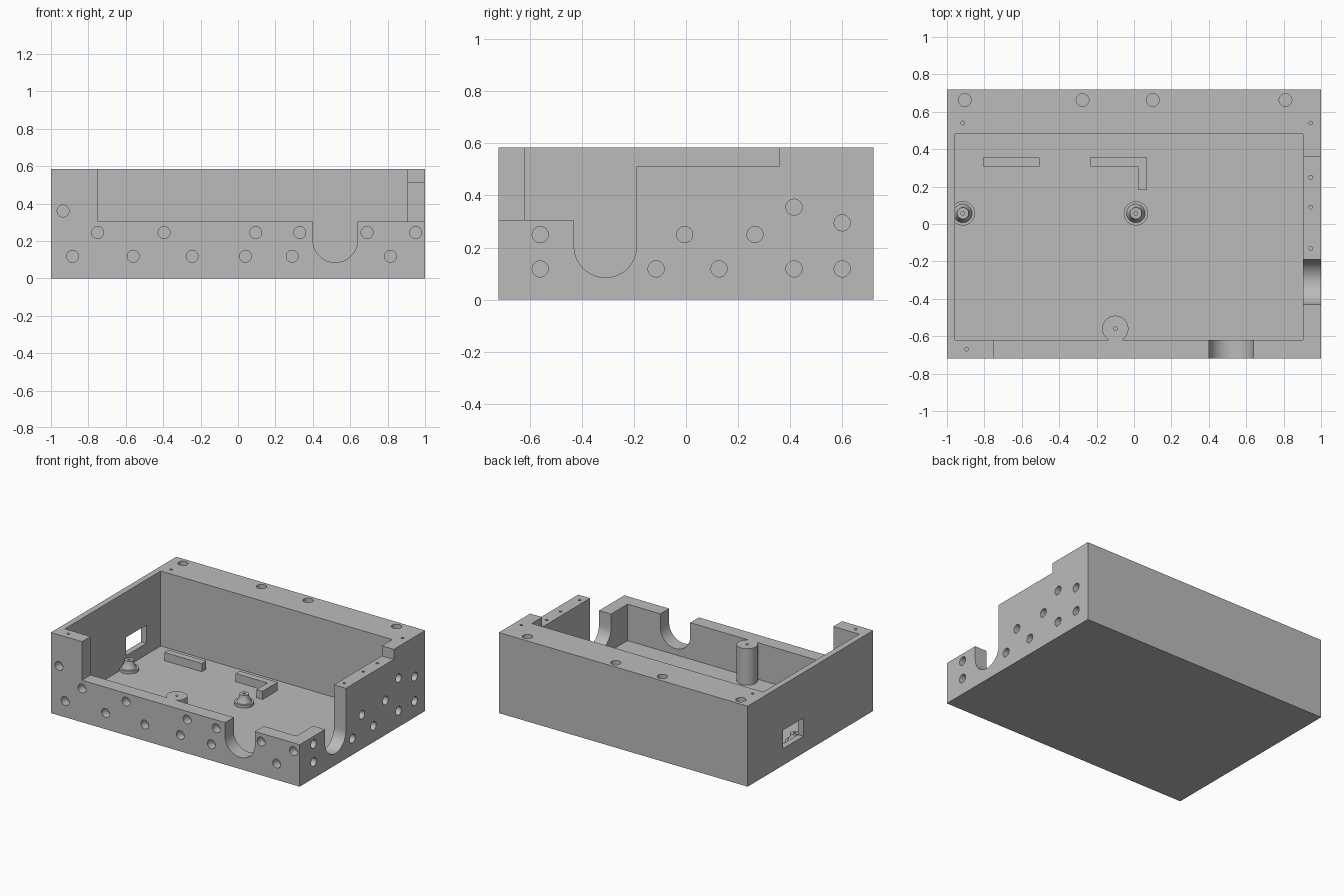
import bpy, bmesh, math
from mathutils import Matrix, Vector

if "Cube" in bpy.data.objects:
    bpy.data.objects.remove(bpy.data.objects["Cube"], do_unlink=True)

grey = bpy.data.materials.new("plain grey")
grey.use_nodes = True
GREY = (0.5, 0.5, 0.5, 1)
grey.diffuse_color = GREY
grey.node_tree.nodes["Principled BSDF"].inputs["Base Color"].default_value = GREY


def finish(name, bm):
    bmesh.ops.recalc_face_normals(bm, faces=bm.faces)
    mesh = bpy.data.meshes.new(name)
    bm.to_mesh(mesh)
    bm.free()
    mesh.materials.append(grey)
    obj = bpy.data.objects.new(name, mesh)
    bpy.context.scene.collection.objects.link(obj)
    return obj


def extrude_outline(name, points, offset):
    bm = bmesh.new()
    face = bm.faces.new([bm.verts.new(p) for p in points])
    new = bmesh.ops.extrude_face_region(bm, geom=[face])["geom"]
    bmesh.ops.translate(bm, vec=Vector(offset),
                        verts=[v for v in new if isinstance(v, bmesh.types.BMVert)])
    return finish(name, bm)


def box(name, x0, x1, y0, y1, z0, z1):
    return extrude_outline(name, [(x0, y0, z0), (x1, y0, z0), (x1, y1, z0), (x0, y1, z0)],
                           (0, 0, z1 - z0))


def add_cylinder(bm, center, axis, radius, depth, segments=24):
    turn = Vector((0, 0, 1)).rotation_difference(Vector(axis)).to_matrix().to_4x4()
    bmesh.ops.create_cone(bm, cap_ends=True, segments=segments, radius1=radius, radius2=radius,
                          depth=depth, matrix=Matrix.Translation(center) @ turn)


def combine(target, tool, operation="DIFFERENCE"):
    mod = target.modifiers.new("shape", "BOOLEAN")
    mod.operation = operation
    mod.solver = "EXACT"
    mod.object = tool
    bpy.context.view_layer.update()
    result = bpy.data.meshes.new_from_object(
        target.evaluated_get(bpy.context.evaluated_depsgraph_get()))
    target.modifiers.clear()
    target.data = result
    bpy.data.objects.remove(tool, do_unlink=True)


# Main dimensions
H, D, FLOOR, SILL = 0.585, 0.72, 0.04, 0.305
IN_L, IN_R, IN_F, IN_B = -0.957, 0.904, -0.62, 0.48
HIGH = 0.8

# Tray with a thick back wall, lowered front and stepped right wall
tray = box("enclosure_tray", -1, 1, -D, D, 0, H)
for cut in [
    (IN_L, IN_R, IN_F, IN_B, FLOOR, HIGH),
    (-0.75, 1.2, -0.9, IN_F, SILL, HIGH),
    (0.85, 1.2, -0.9, -0.31, SILL, HIGH),
    (0.85, 1.2, -0.4, -0.19, SILL, HIGH),
    (0.85, 1.2, -0.3, 0.36, 0.512, HIGH),
    (-1.2, -0.9, 0.08, 0.315, 0.122, 0.255),
]:
    combine(tray, box("cutter", *cut))

# Round-bottomed cable slots
R, SLOT_Z = 0.12, 0.205
arc = [math.pi + math.pi * i / 24 for i in range(25)]
outline = [(-R, 0.4)] + [(R * math.cos(a), SLOT_Z + R * math.sin(a)) for a in arc] + [(R, 0.4)]
combine(tray, extrude_outline("cutter", [(0.52 + u, -0.9, z) for u, z in outline], (0, 0.3, 0)))
combine(tray, extrude_outline("cutter", [(0.87, -0.31 + u, z) for u, z in outline], (0.3, 0, 0)))

# Tall screw post against the front wall
bm = bmesh.new()
add_cylinder(bm, (-0.1, -0.56, (SILL + 0.02) / 2), (0, 0, 1), 0.07, SILL - 0.02, 40)
combine(tray, finish("post", bm), "UNION")

# Blind magnet holes and small screw holes
bm = bmesh.new()
DEEP = 0.12
front = [(-0.935, 0.36)] + [(x, 0.245) for x in (-0.75, -0.395, 0.095, 0.33, 0.69, 0.95)]
front += [(x, 0.118) for x in (-0.885, -0.56, -0.245, 0.04, 0.29, 0.815)]
for x, z in front:
    add_cylinder(bm, (x, -D, z), (0, 1, 0), 0.032, DEEP)
side = [(y, 0.25) for y in (-0.56, -0.005, 0.265)] + [(0.415, 0.355), (0.6, 0.295)]
side += [(y, 0.118) for y in (-0.56, -0.115, 0.127, 0.415, 0.6)]
for y, z in side:
    add_cylinder(bm, (1, y, z), (1, 0, 0), 0.031, DEEP)
for x in (-0.905, -0.275, 0.1, 0.81):
    add_cylinder(bm, (x, 0.663, H), (0, 0, 1), 0.034, DEEP)
screws = [(-0.915, 0.54, H), (0.945, 0.54, H), (-0.895, -0.67, H), (-0.1, -0.56, SILL)]
screws += [(0.945, y, 0.512) for y in (0.25, 0.09, -0.13)]
for p in screws:
    add_cylinder(bm, p, (0, 0, 1), 0.01, 0.16, 12)
combine(tray, finish("cutter", bm))

# Floor locating bars
box("straight_floor_bar", -0.807, -0.505, 0.307, 0.355, 0.03, 0.1)
extrude_outline("angled_floor_bar",
                [(-0.235, 0.307, 0.03), (0.022, 0.307, 0.03), (0.022, 0.182, 0.03),
                 (0.07, 0.182, 0.03), (0.07, 0.355, 0.03), (-0.235, 0.355, 0.03)],
                (0, 0, 0.07))


# Stepped conical standoffs with a centre hole
def standoff(name, x, y):
    profile = [(0, 0.03), (0.065, 0.03), (0.065, 0.06), (0.05, 0.06), (0.034, 0.09),
               (0.031, 0.115), (0.01, 0.115), (0.01, 0.06), (0, 0.06)]
    bm = bmesh.new()
    verts = [bm.verts.new((r, 0, z)) for r, z in profile]
    edges = [bm.edges.new(pair) for pair in zip(verts, verts[1:])]
    bmesh.ops.spin(bm, geom=verts + edges, cent=(0, 0, 0), axis=(0, 0, 1),
                   angle=math.tau, steps=32)
    bmesh.ops.remove_doubles(bm, verts=bm.verts, dist=0.0005)
    obj = finish(name, bm)
    obj.location = (x, y, 0)


standoff("left_standoff", -0.915, 0.057)
standoff("middle_standoff", 0.01, 0.057)

# Smooth the round walls, keep corners crisp
bpy.ops.object.select_all(action="DESELECT")
for obj in bpy.context.scene.objects:
    if obj.type == "MESH" and grey.name in obj.data.materials:
        obj.select_set(True)
        bpy.context.view_layer.objects.active = obj
bpy.ops.object.shade_smooth_by_angle(angle=math.radians(25))
